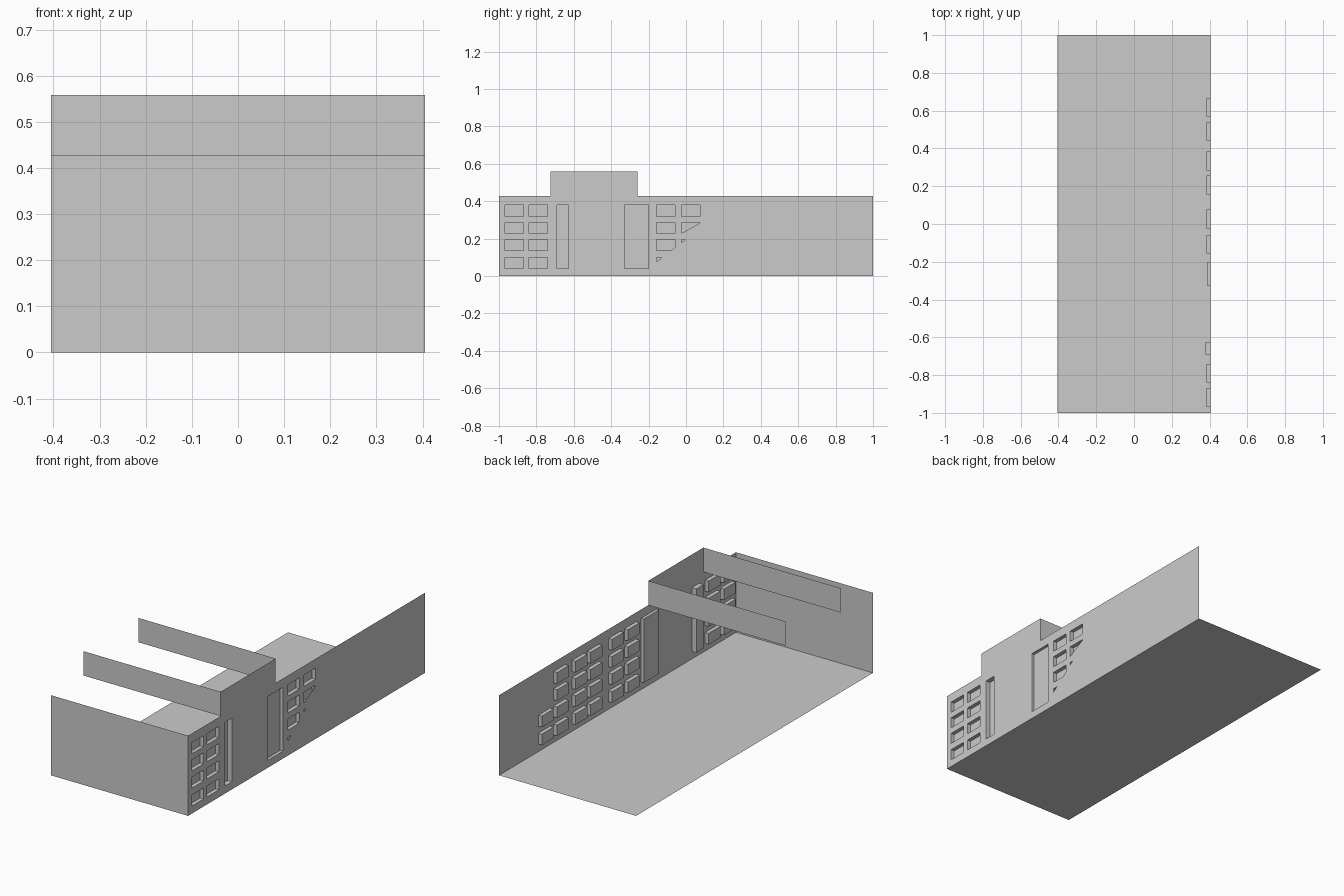
import bpy, bmesh

if "Cube" in bpy.data.objects:
    bpy.data.objects.remove(bpy.data.objects["Cube"])

W, H, TOP = 0.405, 0.428, 0.558          # half width, wall height, raised height
Y0, Y1 = -0.725, -0.26                   # raised block range


def finish(bm, name):
    mesh = bpy.data.meshes.new(name)
    bm.to_mesh(mesh)
    bm.free()
    obj = bpy.data.objects.new(name, mesh)
    bpy.context.collection.objects.link(obj)
    return obj


def sheet(name, corners):
    bm = bmesh.new()
    bm.faces.new([bm.verts.new(c) for c in corners])
    return finish(bm, name)


def cross_sheet(name, y, z0, z1, facing=-1):
    pts = [(-W, y, z0), (W, y, z0), (W, y, z1), (-W, y, z1)]
    return sheet(name, pts if facing < 0 else pts[::-1])


def clip_above(poly, slope, offset):
    """Keep the part of a (y, z) polygon above a slanted line."""
    out = []
    for a, b in zip(poly, poly[1:] + poly[:1]):
        da, db = (p[1] - slope * p[0] - offset for p in (a, b))
        if da >= 0:
            out.append(a)
        if da * db < 0:
            t = da / (da - db)
            out.append((a[0] + t * (b[0] - a[0]), a[1] + t * (b[1] - a[1])))
    return out


def rect(y0, y1, z0, z1):
    return [(y0, z0), (y1, z0), (y1, z1), (y0, z1)]


# Floor, front wall and the two ends of the raised block
sheet("floor", [(-W, -1, 0), (-W, 1, 0), (W, 1, 0), (W, -1, 0)])
cross_sheet("front_wall", -1, 0, H)
cross_sheet("raised_front", Y0, H, TOP)
cross_sheet("raised_back", Y1, H, TOP, 1)

# Window layout: (y0, y1, z0, z1, depth)
rows = [(0.04, 0.099), (0.136, 0.195), (0.228, 0.287), (0.319, 0.379)]
columns = [-0.968, -0.839, -0.157, -0.023, 0.157, 0.284, 0.441, 0.569]
niches = [(-0.69, -0.628, 0.04, 0.381, 0.026), (-0.328, -0.2, 0.04, 0.381, 0.016)]
for i, y in enumerate(columns):
    for z0, z1 in (rows[:2] if i == 7 else rows):
        niches.append((y, y + 0.099, z0, z1, 0.021))

# Visible openings; a slanted part of the wall covers the others
holes = []
for y0, y1, z0, z1, depth in niches:
    if y0 > 0.1:
        continue
    poly = rect(y0, y1, z0, z1)
    if y0 > -0.18:
        if y0 > -0.1 and z0 > 0.2:
            poly = clip_above(poly, 0.56, 0.242)
        else:
            poly = clip_above(poly, 0.77, 0.198)
    if len(poly) > 2:
        holes.append(poly)

# Right wall with openings
outline = [(-1, 0), (1, 0), (1, H), (Y1, H), (Y1, TOP), (Y0, TOP), (Y0, H), (-1, H)]
bm = bmesh.new()
edges = []
for loop in [outline] + holes:
    vs = [bm.verts.new((W, y, z)) for y, z in loop]
    edges += [bm.edges.new((a, b)) for a, b in zip(vs, vs[1:] + vs[:1])]
bmesh.ops.triangle_fill(bm, edges=edges, use_beauty=True, normal=(1, 0, 0))
bmesh.ops.dissolve_limit(bm, angle_limit=0.01, verts=bm.verts, edges=bm.edges)
for f in bm.faces:
    f.normal_update()
    if f.normal.x < 0:
        f.normal_flip()
finish(bm, "right_wall")

# Window recesses: open boxes behind the wall
bm = bmesh.new()
for y0, y1, z0, z1, depth in niches:
    r = rect(y0, y1, z0, z1)
    outer = [bm.verts.new((W, y, z)) for y, z in r]
    inner = [bm.verts.new((W - depth, y, z)) for y, z in r]
    bm.faces.new(inner)
    for k in range(4):
        n = (k + 1) % 4
        bm.faces.new((outer[k], outer[n], inner[n], inner[k]))
finish(bm, "window_recesses")
